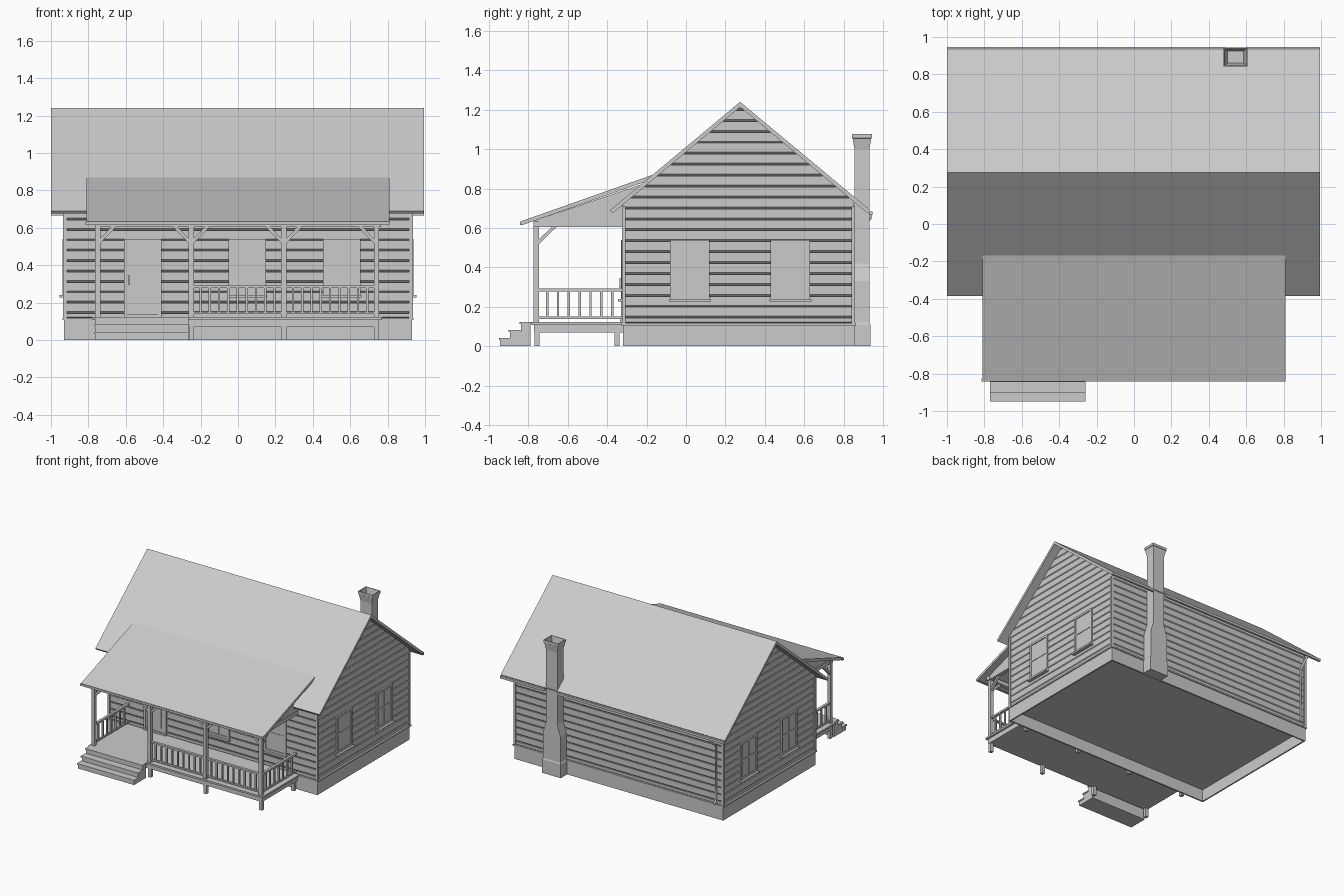
import bpy, bmesh, math
from mathutils import Vector

cube = bpy.data.objects.get("Cube")
if cube:
    bpy.data.objects.remove(cube, do_unlink=True)

grey = bpy.data.materials.new("plain grey")
grey.use_nodes = True
grey.diffuse_color = (0.6, 0.6, 0.6, 1)
grey.node_tree.nodes["Principled BSDF"].inputs["Base Color"].default_value = (0.6, 0.6, 0.6, 1)


def finish(name, bm):
    bmesh.ops.recalc_face_normals(bm, faces=bm.faces)
    mesh = bpy.data.meshes.new(name)
    bm.to_mesh(mesh)
    bm.free()
    mesh.materials.append(grey)
    obj = bpy.data.objects.new(name, mesh)
    bpy.context.collection.objects.link(obj)


def boxes(name, spans):
    """One object from boxes given as (x0, x1, y0, y1, z0, z1)."""
    bm = bmesh.new()
    for x0, x1, y0, y1, z0, z1 in spans:
        verts = bmesh.ops.create_cube(bm, size=1)["verts"]
        for v in verts:
            v.co = ((x0 + x1) / 2 + v.co.x * (x1 - x0),
                    (y0 + y1) / 2 + v.co.y * (y1 - y0),
                    (z0 + z1) / 2 + v.co.z * (z1 - z0))
    finish(name, bm)


def prisms(name, profile, spans, axis="x"):
    """Extrude a flat profile, (y, z) along x or (x, z) along y."""
    bm = bmesh.new()
    for a, b in spans:
        rings = [[bm.verts.new((t, p, q) if axis == "x" else (p, t, q)) for p, q in profile]
                 for t in (a, b)]
        bridge(bm, rings)
        bm.faces.new(rings[0])
        bm.faces.new(rings[1])
    finish(name, bm)


def bridge(bm, rings):
    for low, high in zip(rings, rings[1:]):
        n = len(low)
        for i in range(n):
            bm.faces.new((low[i], low[(i + 1) % n], high[(i + 1) % n], high[i]))


def tube(name, points, radius):
    curve = bpy.data.curves.new(name, "CURVE")
    curve.dimensions = "3D"
    curve.bevel_depth = radius
    curve.bevel_resolution = 1
    curve.use_fill_caps = True
    line = curve.splines.new("POLY")
    line.points.add(len(points) - 1)
    for p, co in zip(line.points, points):
        p.co = (*co, 1)
    curve.materials.append(grey)
    bpy.context.collection.objects.link(bpy.data.objects.new(name, curve))


# Main measures
WX, FRONT, BACK = 0.93, -0.32, 0.855
RIDGE_Y, RIDGE_Z, SLOPE, THICK = 0.275, 1.24, 0.833, 0.026
EAVE = 0.66

# Foundation: thin skirt open below, with the floor on top of it
T = 0.012
boxes("foundation", [(-WX, WX, FRONT, FRONT + T, 0, 0.11), (-WX, WX, BACK - T, BACK, 0, 0.11),
                     (-WX, -WX + T, FRONT, BACK, 0, 0.11), (WX - T, WX, FRONT, BACK, 0, 0.11)])
boxes("floor", [(-WX + 0.005, WX - 0.005, FRONT + 0.005, BACK - 0.005, 0.095, 0.112)])
boxes("sill_trim", [(-WX - 0.008, WX + 0.008, FRONT - 0.008, BACK + 0.008, 0.106, 0.118)])

# Lapped siding: stacked courses cut off by the roof slopes
bm = bmesh.new()
rings = []
pitch, z = 0.0555, 0.112
courses = [(z, z + 0.03)] + [(z + 0.03 + pitch * k, z + 0.03 + pitch * (k + 1)) for k in range(20)]
for low, high in courses:
    for inset, h in ((0.01, low), (0, low + 0.01), (0, high), (0.01, high)):
        x, f, b = WX - 0.003 - inset, FRONT + 0.003 + inset, BACK - 0.003 - inset
        rings.append([bm.verts.new((px, py, h)) for px, py in ((-x, f), (x, f), (x, b), (-x, b))])
bridge(bm, rings)
bm.faces.new(rings[0])
bm.faces.new(rings[-1])
for side in (-1, 1):
    bmesh.ops.bisect_plane(bm, geom=bm.verts[:] + bm.edges[:] + bm.faces[:], dist=1e-6,
                           plane_co=(0, RIDGE_Y, RIDGE_Z - THICK),
                           plane_no=Vector((0, side * SLOPE, 1)).normalized(), clear_outer=True)
bmesh.ops.remove_doubles(bm, verts=bm.verts, dist=1e-5)
finish("siding_walls", bm)

boxes("corner_boards", [(sx * 0.925 - 0.01, sx * 0.925 + 0.01, y, y + 0.018, 0.118, 0.71)
                        for sx in (-1, 1) for y in (FRONT - 0.004, BACK - 0.014)])

# Main roof: an even slab with square-cut eaves
drop = EAVE * SLOPE
cut = 0.013
chevron = [(RIDGE_Y - EAVE, RIDGE_Z - drop), (RIDGE_Y, RIDGE_Z), (RIDGE_Y + EAVE, RIDGE_Z - drop)]
inner = EAVE - cut
under = [(RIDGE_Y + inner, RIDGE_Z - THICK - inner * SLOPE), (RIDGE_Y, RIDGE_Z - THICK),
         (RIDGE_Y - inner, RIDGE_Z - THICK - inner * SLOPE)]
prisms("main_roof", chevron + under, [(-1, 0.995)])

# Porch roof, gable fills and beams
prisms("porch_roof", [(-0.84, 0.633), (-0.16, 0.873), (-0.16, 0.851), (-0.833, 0.614)], [(-0.81, 0.81)])
prisms("porch_gable_fill", [(-0.77, 0.625), (FRONT, 0.625), (FRONT, 0.725), (-0.2, 0.83), (-0.77, 0.637)],
       [(-0.755, -0.735), (0.735, 0.755)])
boxes("porch_beams", [(-0.765, 0.765, -0.775, -0.745, 0.605, 0.636)] +
      [(x - 0.015, x + 0.015, -0.775, FRONT, 0.605, 0.636) for x in (-0.745, 0.745)])

# Porch deck, posts and feet
POSTS = (-0.75, -0.25, 0.245, 0.74)
boxes("porch_deck", [(-0.78, 0.77, -0.785, FRONT, 0.108, 0.122), (-0.765, 0.755, -0.772, FRONT, 0.07, 0.108)])
boxes("porch_feet", [(x - 0.013, x + 0.013, y - 0.013, y + 0.013, 0, 0.08)
                     for x in POSTS for y in (-0.757, -0.35)])
boxes("porch_posts", [(x - 0.014, x + 0.014, -0.774, -0.746, 0.12, 0.61) for x in POSTS])

# Post braces
for i, x in enumerate(POSTS):
    for s in (-1, 1):
        if 0 <= i + s < len(POSTS):
            prisms("post_brace", [(x + s * 0.012, 0.515), (x + s * 0.1, 0.607), (x + s * 0.075, 0.607),
                                  (x + s * 0.012, 0.54)], [(-0.768, -0.752)], "y")
prisms("side_brace", [(-0.748, 0.515), (-0.655, 0.607), (-0.68, 0.607), (-0.748, 0.54)],
       [(-0.758, -0.742), (0.732, 0.748)])

# Railings with balusters
spans = []
for a, b in ((POSTS[1], POSTS[2]), (POSTS[2], POSTS[3])):
    spans += [(a, b, -0.77, -0.75, 0.278, 0.292), (a, b, -0.767, -0.753, 0.138, 0.15)]
    spans += [(x - 0.006, x + 0.006, -0.766, -0.754, 0.145, 0.28)
              for x in (a + (b - a) * k / 10 for k in range(1, 10))]
for x in (POSTS[0], POSTS[3]):
    spans += [(x - 0.01, x + 0.01, -0.76, FRONT, 0.278, 0.292), (x - 0.007, x + 0.007, -0.76, FRONT, 0.138, 0.15)]
    spans += [(x - 0.006, x + 0.006, y - 0.006, y + 0.006, 0.145, 0.28)
              for y in (-0.76 + 0.44 * k / 8 for k in range(1, 8))]
boxes("porch_railing", spans)

# Front steps: solid flight with nosed treads
steps = [(-0.79, 0.0), (-0.943, 0.0), (-0.943, 0.035), (-0.893, 0.035), (-0.893, 0.075),
         (-0.838, 0.075), (-0.838, 0.115), (-0.79, 0.115)]
prisms("step_flight", steps, [(-0.765, -0.265)])
boxes("step_treads", [(-0.77, -0.26, y, y + 0.06, h - 0.01, h)
                      for y, h in ((-0.95, 0.042), (-0.9, 0.082), (-0.845, 0.122))])


def wall_spans(wall, parts):
    """Place (u0, u1, z0, z1, depth) plates on the front, left or right wall."""
    out = []
    for u0, u1, z0, z1, d in parts:
        if wall == "front":
            out.append((u0, u1, FRONT - d, FRONT + 0.015, z0, z1))
        else:
            s = 1 if wall == "left" else -1
            a, b = sorted((s * (WX - 0.015), s * (WX + d)))
            out.append((a, b, u0, u1, z0, z1))
    return out


def window(wall, u):
    lo, hi, w, t = 0.24, 0.54, 0.1, 0.017
    parts = [(u - w, u - w + t, lo, hi, 0.007), (u + w - t, u + w, lo, hi, 0.007),
             (u - w, u + w, hi - t, hi, 0.008), (u - w - 0.006, u + w + 0.006, lo - 0.014, lo, 0.025),
             (u - w, u + w, lo, lo + t, 0.007), (u - 0.004, u + 0.004, lo, hi, 0.004),
             (u - w, u + w, 0.386, 0.398, 0.005)]
    boxes(wall + "_window_frame", wall_spans(wall, parts))
    boxes(wall + "_window_glass", wall_spans(wall, [(u - w + 0.005, u + w - 0.005, lo, hi - 0.005, 0.001)]))


for u in (0.05, 0.555):
    window("front", u)
for wall in ("left", "right"):
    for u in (0.02, 0.53):
        window(wall, u)

# Door with an arched upper panel, lower panel and handle
D = -0.51
boxes("door_frame", wall_spans("front", [(D - 0.1, D - 0.083, 0.12, 0.54, 0.009), (D + 0.083, D + 0.1, 0.12, 0.54, 0.009),
                                         (D - 0.1, D + 0.1, 0.522, 0.54, 0.01), (D - 0.1, D + 0.1, 0.12, 0.135, 0.015)]))
boxes("door_leaf", wall_spans("front", [(D - 0.085, D + 0.085, 0.13, 0.525, 0.002)]))
arch = [(D - 0.053, 0.335), (D + 0.053, 0.335)]
arch += [(D + 0.053 * math.cos(a), 0.465 + 0.027 * math.sin(a)) for a in (k * math.pi / 8 for k in range(9))]
prisms("door_arched_panel", arch, [(FRONT - 0.007, FRONT)], "y")
boxes("door_lower_panel", wall_spans("front", [(D - 0.053, D + 0.053, 0.165, 0.32, 0.007)]))
boxes("door_handle", wall_spans("front", [(D - 0.077, D - 0.067, 0.295, 0.345, 0.018)]))

# Chimney: wide base, tapered shoulder, shaft and open flared cap with a thin rim
bm = bmesh.new()
rings = []
CX, CY = 0.543, 0.893
for hx, hy, h in ((0.083, 0.043, 0), (0.083, 0.043, 0.11), (0.077, 0.039, 0.12), (0.077, 0.039, 0.33),
                  (0.05, 0.038, 0.42), (0.05, 0.038, 1.0), (0.062, 0.047, 1.055), (0.065, 0.05, 1.057),
                  (0.065, 0.05, 1.077), (0.06, 0.045, 1.077), (0.058, 0.043, 1.0)):
    rings.append([bm.verts.new((CX + sx * hx, CY + sy * hy, h))
                  for sx, sy in ((-1, -1), (1, -1), (1, 1), (-1, 1))])
for v in rings[-1]:
    v.co.x = CX + (v.co.x - CX) * 0.75
    v.co.y = CY + (v.co.y - CY) * 0.75
bridge(bm, rings)
bm.faces.new(rings[0])
bm.faces.new(rings[-1])
finish("chimney", bm)

# Gutters and downspout
eave_z = RIDGE_Z - drop
boxes("gutters", [(-1, CX - 0.06, 0.928, 0.946, eave_z - 0.025, eave_z - 0.006),
                  (CX + 0.06, 0.995, 0.928, 0.946, eave_z - 0.025, eave_z - 0.006),
                  (-0.815, 0.81, -0.842, -0.825, 0.614, 0.63)])
tube("back_downspout", [(-0.875, 0.935, 0.67), (-0.875, 0.935, 0.65), (-0.875, 0.868, 0.59),
                        (-0.875, 0.868, 0.16), (-0.875, 0.89, 0.13)], 0.009)
